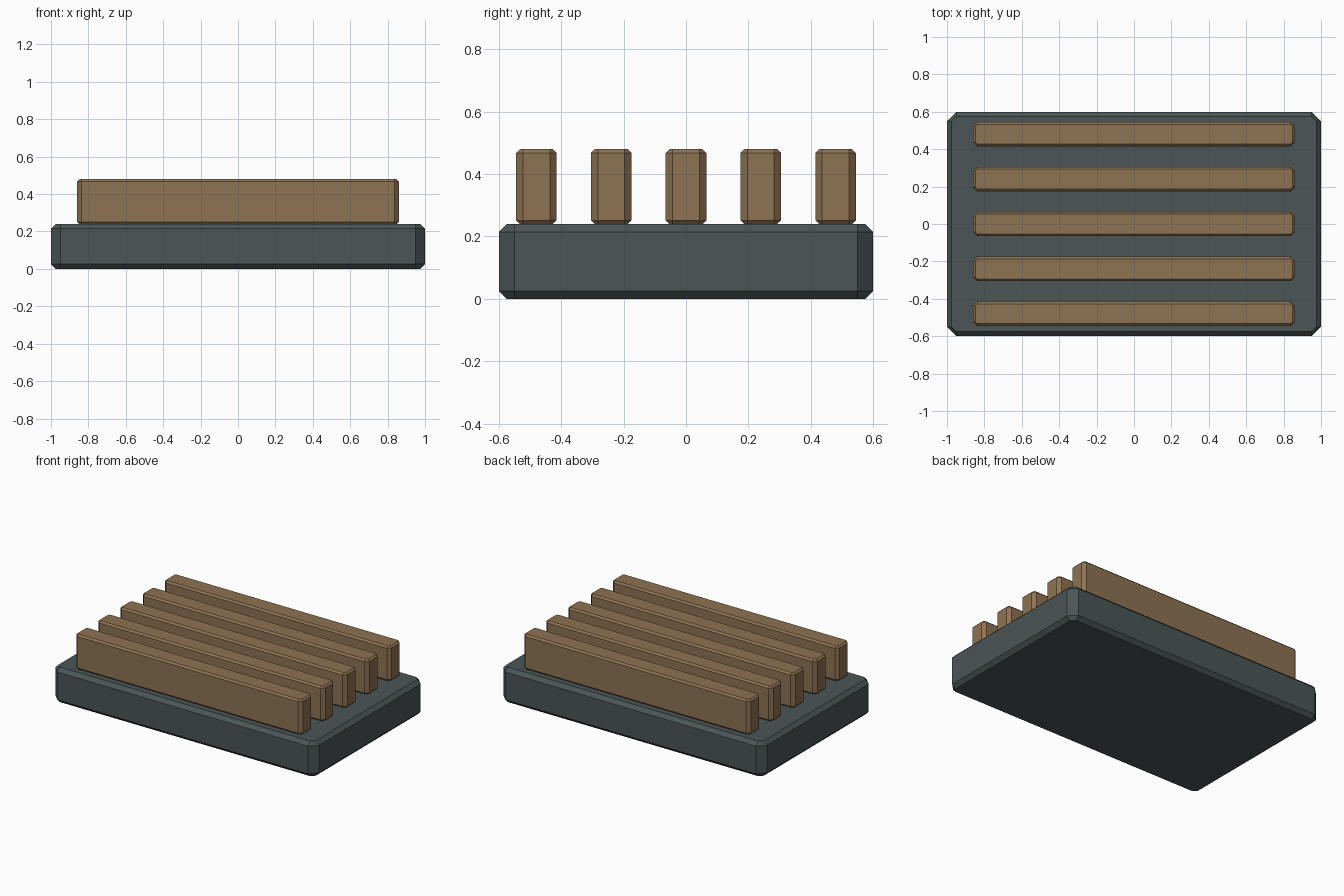
import bpy

if "Cube" in bpy.data.objects:
    bpy.data.objects.remove(bpy.data.objects["Cube"])


def material(name, color):
    m = bpy.data.materials.new(name)
    m.diffuse_color = color
    m.use_nodes = True
    m.node_tree.nodes["Principled BSDF"].inputs["Base Color"].default_value = m.diffuse_color
    return m


def outline(hx, hy, leg):
    # Rectangle with cut corners, counter-clockwise
    return [(hx, -hy + leg), (hx, hy - leg), (hx - leg, hy), (-hx + leg, hy),
            (-hx, hy - leg), (-hx, -hy + leg), (-hx + leg, -hy), (hx - leg, -hy)]


def chamfered_block(name, hx, hy, z0, z1, corner, rim, y, mat):
    # Four stacked outlines: inset bottom, full body, inset top
    levels = [(z0, rim), (z0 + rim, 0), (z1 - rim, 0), (z1, rim)]
    verts = [(px, py, z) for z, d in levels
             for px, py in outline(hx - d, hy - d, corner - d)]
    faces = [list(range(7, -1, -1)), list(range(24, 32))]
    for r in range(3):
        for i in range(8):
            j = (i + 1) % 8
            faces.append([r * 8 + i, r * 8 + j, r * 8 + 8 + j, r * 8 + 8 + i])
    mesh = bpy.data.meshes.new(name)
    mesh.from_pydata(verts, [], faces)
    mesh.materials.append(mat)
    obj = bpy.data.objects.new(name, mesh)
    obj.location.y = y
    bpy.context.collection.objects.link(obj)


slate = material("slate", (0.07, 0.09, 0.093, 1))
wood = material("wood", (0.27, 0.17, 0.085, 1))

# Base slab
chamfered_block("base", 1.0, 0.6, 0.0, 0.24, 0.05, 0.025, 0, slate)

# Row of five slats
for k in range(5):
    chamfered_block(f"slat_{k + 1}", 0.86, 0.065, 0.24, 0.48,
                    0.022, 0.012, (k - 2) * 0.24, wood)
